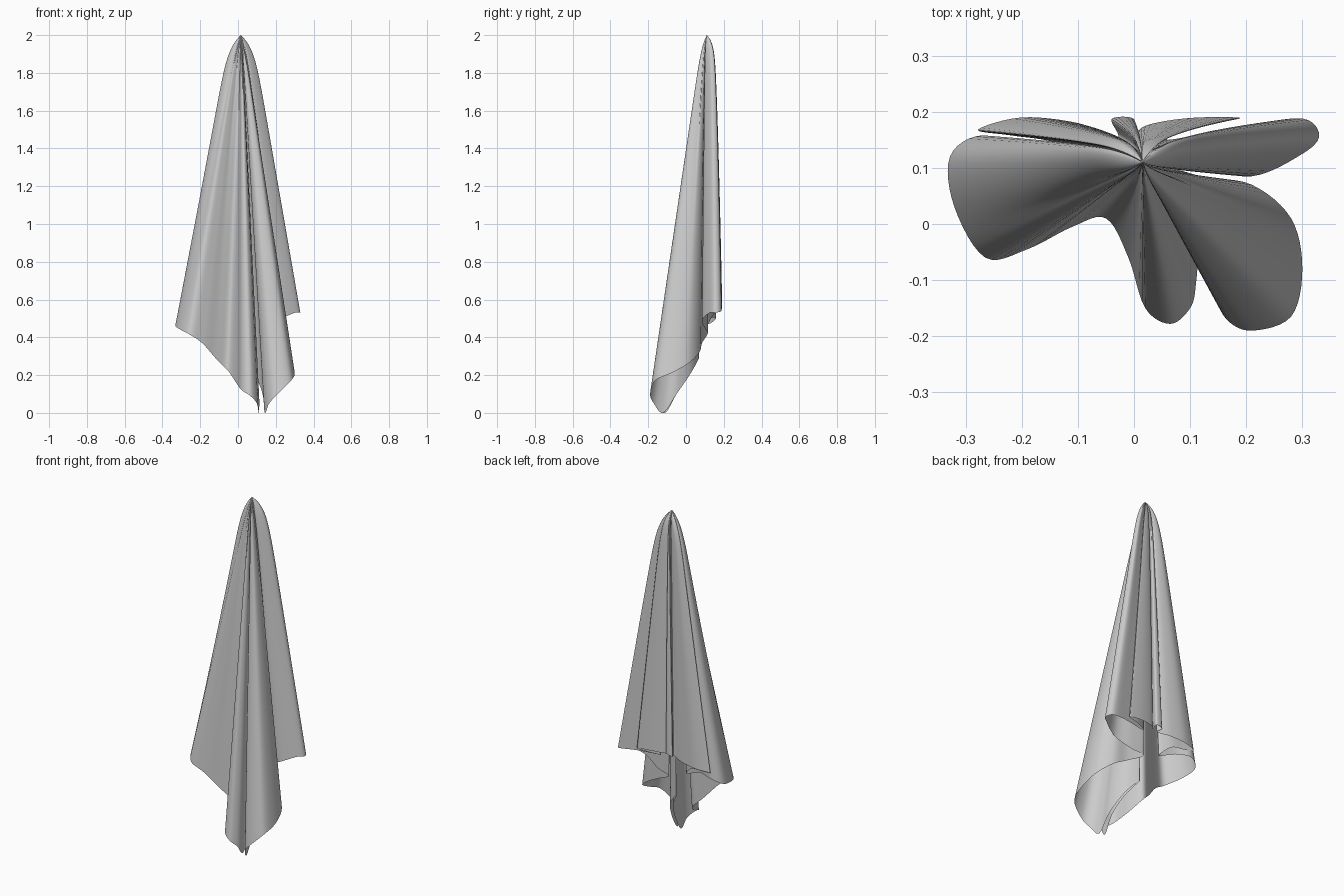
import bpy, bmesh
from math import exp
from mathutils import Vector

if "Cube" in bpy.data.objects:
    bpy.data.objects.remove(bpy.data.objects["Cube"])

APEX = Vector((0.015, 0.11, 2.0))   # point where the cloth hangs
ROWS, SUB = 44, 6

# hem of the cloth, counter-clockwise from the left fold (x, y, z)
HEM = [
    (-.08, .11, .46), (-.18, .128, .50), (-.27, .158, .50), (-.328, .12, .47),
    (-.32, .03, .45), (-.265, -.06, .42), (-.19, -.045, .37), (-.11, -.005, .28),
    (-.05, .01, .22), (-.01, -.06, .16), (.02, -.15, .12), (.065, -.178, .09),
    (.10, -.15, .05), (.110, -.11, 0), (.110, -.05, .10), (.075, .01, .20),
    (.015, .068, .29), (.085, .025, .21), (.130, -.05, .10), (.142, -.12, 0),
    (.165, -.17, .05), (.21, -.19, .10), (.28, -.165, .17), (.30, -.08, .21),
    (.28, .01, .26), (.21, .07, .32), (.12, .085, .37), (.03, .115, .42),
    (.11, .105, .44), (.21, .085, .49), (.30, .125, .53), (.33, .158, .53),
    (.30, .188, .54), (.20, .175, .55), (.06, .15, .55), (.12, .176, .56),
    (.19, .189, .57), (.10, .189, .58), (.02, .175, .58), (-.005, .15, .58),
    (0, .187, .59), (-.04, .187, .58), (-.03, .155, .57), (-.10, .18, .56),
    (-.20, .19, .55), (-.278, .168, .54), (-.22, .158, .53), (-.14, .145, .52),
]


def spline(pts, sub):
    """Closed Catmull-Rom curve through the points."""
    out, n = [], len(pts)
    for i in range(n):
        a, b, c, d = (Vector(pts[(i + k) % n]) for k in (-1, 0, 1, 2))
        for j in range(sub):
            t = j / sub
            out.append(0.5 * (2 * b + (c - a) * t + (2 * a - 5 * b + 4 * c - d) * t * t
                              + (3 * b - a - 3 * c + d) * t ** 3))
    return out


def drape(h, t):
    """Point a fraction t down the fall line from the apex to hem point h."""
    back = min(1, max(0, (h.y + 0.02) / 0.17))
    s = 0.04 + 0.15 * back            # rounded shoulder, then a straight fall
    fx = s * (1 - exp(-t / 0.045)) + (1 - s) * t
    sy = 0.07 + 0.33 * back           # rear folds lie flat against a wall plane
    fy = sy * (1 - exp(-t / 0.03)) + (1 - sy) * t ** (1 - 0.4 * back)
    return Vector((APEX.x + (h.x - APEX.x) * fx,
                   APEX.y + (h.y - APEX.y) * fy,
                   APEX.z + (max(h.z, 0) - APEX.z) * t))


# hanging cloth: fold lines fanned from the apex to the hem
hem = spline(HEM, SUB)
bm = bmesh.new()
top = bm.verts.new(APEX)
prev = None
for r in range(1, ROWS + 1):
    t = (r / ROWS) ** 1.7
    ring = [bm.verts.new(drape(h, t)) for h in hem]
    for i in range(len(ring)):
        j = (i + 1) % len(ring)
        if prev is None:
            bm.faces.new((top, ring[i], ring[j]))
        else:
            bm.faces.new((prev[i], ring[i], ring[j], prev[j]))
    prev = ring
for f in bm.faces:
    f.smooth = True
mesh = bpy.data.meshes.new("hanging_cloth")
bm.to_mesh(mesh)
bm.free()
cloth = bpy.data.objects.new("hanging_cloth", mesh)
bpy.context.collection.objects.link(cloth)
